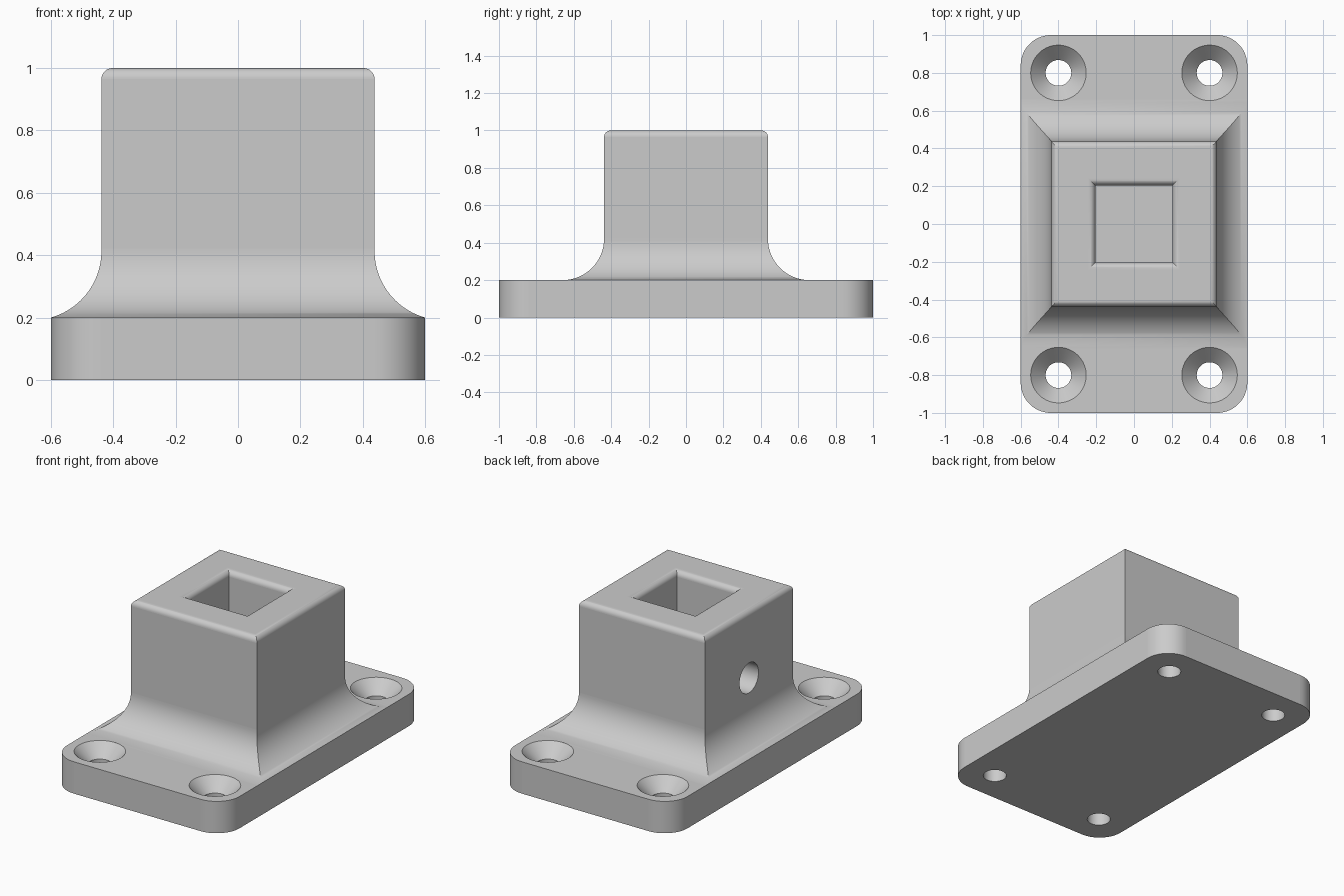
import bpy, bmesh, math

if "Cube" in bpy.data.objects:
    bpy.data.objects.remove(bpy.data.objects["Cube"])

HALF, TOP, PLATE = 0.438, 1.0, 0.2     # block half width, block top, plate top
FILLET, ROUND = 0.222, 0.035           # base fillet and top edge rounding
SOCKET = 0.205                         # socket half width

grey = bpy.data.materials.new("plain_grey")
grey.diffuse_color = (0.6, 0.6, 0.6, 1)
grey.use_nodes = True
grey.node_tree.nodes["Principled BSDF"].inputs["Base Color"].default_value = grey.diffuse_color


def make(name, bm):
    bmesh.ops.recalc_face_normals(bm, faces=bm.faces)
    me = bpy.data.meshes.new(name)
    bm.to_mesh(me)
    bm.free()
    me.materials.append(grey)
    ob = bpy.data.objects.new(name, me)
    bpy.context.collection.objects.link(ob)
    return ob


def loft(name, rings):
    """Skin a list of closed point rings and cap both ends."""
    bm = bmesh.new()
    rows = [[bm.verts.new(p) for p in ring] for ring in rings]
    n = len(rows[0])
    for a, b in zip(rows, rows[1:]):
        for i in range(n):
            j = (i + 1) % n
            bm.faces.new((a[i], a[j], b[j], b[i]))
    bm.faces.new(rows[0][::-1])
    bm.faces.new(rows[-1])
    return make(name, bm)


def rect(hx, hy, z):
    return [(-hx, -hy, z), (hx, -hy, z), (hx, hy, z), (-hx, hy, z)]


def circle(r, z, cx=0, cy=0, n=64):
    return [(cx + r * math.cos(2 * math.pi * i / n),
             cy + r * math.sin(2 * math.pi * i / n), z) for i in range(n)]


def boolean(target, tool, op):
    m = target.modifiers.new(op.lower(), 'BOOLEAN')
    m.operation, m.solver, m.object = op, 'EXACT', tool
    bpy.ops.object.select_all(action='DESELECT')
    bpy.context.view_layer.objects.active = target
    target.select_set(True)
    bpy.ops.object.modifier_apply(modifier=m.name)
    bpy.data.objects.remove(tool)


# base plate with rounded corners
R, outline = 0.16, []
for k, (sx, sy) in enumerate([(1, 1), (-1, 1), (-1, -1), (1, -1)]):
    for i in range(17):
        a = math.pi / 2 * (k + i / 16)
        outline.append((sx * (0.6 - R) + R * math.cos(a),
                        sy * (1.0 - R) + R * math.sin(a)))
body = loft("mounting_flange", [[(x, y, z) for x, y in outline] for z in (0, PLATE)])

# block: mitred base fillet, straight walls, rounded top edge
cz_y = PLATE + FILLET
cx = HALF + FILLET
cz_x = PLATE + math.sqrt(FILLET ** 2 - (cx - 0.5997) ** 2)


def flare(z, cz):
    d = min(0.0, z - cz)
    return cx - math.sqrt(max(0.0, FILLET ** 2 - d * d))


rings = [rect(0.5, 0.5, 0.1)]
N = 24
for i in range(N + 1):
    z = cz_y - FILLET * math.cos(math.pi / 2 * i / N)
    rings.append(rect(flare(z, cz_x), flare(z, cz_y), z))
for i in range(11):
    a = math.pi / 2 * i / 10
    h = HALF - ROUND + ROUND * math.cos(a)
    rings.append(rect(h, h, TOP - ROUND + ROUND * math.sin(a)))
boolean(body, loft("block", rings), 'UNION')

# square socket with rounded mouth
rings = [rect(SOCKET, SOCKET, PLATE + 0.001)]
for i in range(11):
    a = math.pi / 2 * i / 10
    h = SOCKET + ROUND * (1 - math.cos(a))
    rings.append(rect(h, h, TOP - ROUND + ROUND * math.sin(a)))
rings.append(rect(SOCKET + ROUND, SOCKET + ROUND, TOP + 0.1))
boolean(body, loft("socket_cutter", rings), 'DIFFERENCE')

# countersunk mounting holes
for sx in (-1, 1):
    for sy in (-1, 1):
        prof = [(0.068, -0.1), (0.068, 0.12), (0.147, PLATE), (0.147, 0.35)]
        hole = loft("screw_hole_cutter", [circle(r, z, sx * 0.4, sy * 0.8) for r, z in prof])
        boolean(body, hole, 'DIFFERENCE')

# set screw hole through the left wall
side = loft("set_screw_cutter",
            [[(x, py, px + 0.58) for px, py, _ in circle(0.094, 0)] for x in (-0.7, -0.05)])
boolean(body, side, 'DIFFERENCE')

# smooth curved areas, keep flat walls flat
bpy.ops.object.select_all(action='DESELECT')
bpy.context.view_layer.objects.active = body
body.select_set(True)
bpy.ops.object.shade_smooth_by_angle(angle=math.radians(30))
for p in body.data.polygons:
    p.material_index = 0
    if max(abs(c) for c in p.normal) > 0.9999:
        p.use_smooth = False
